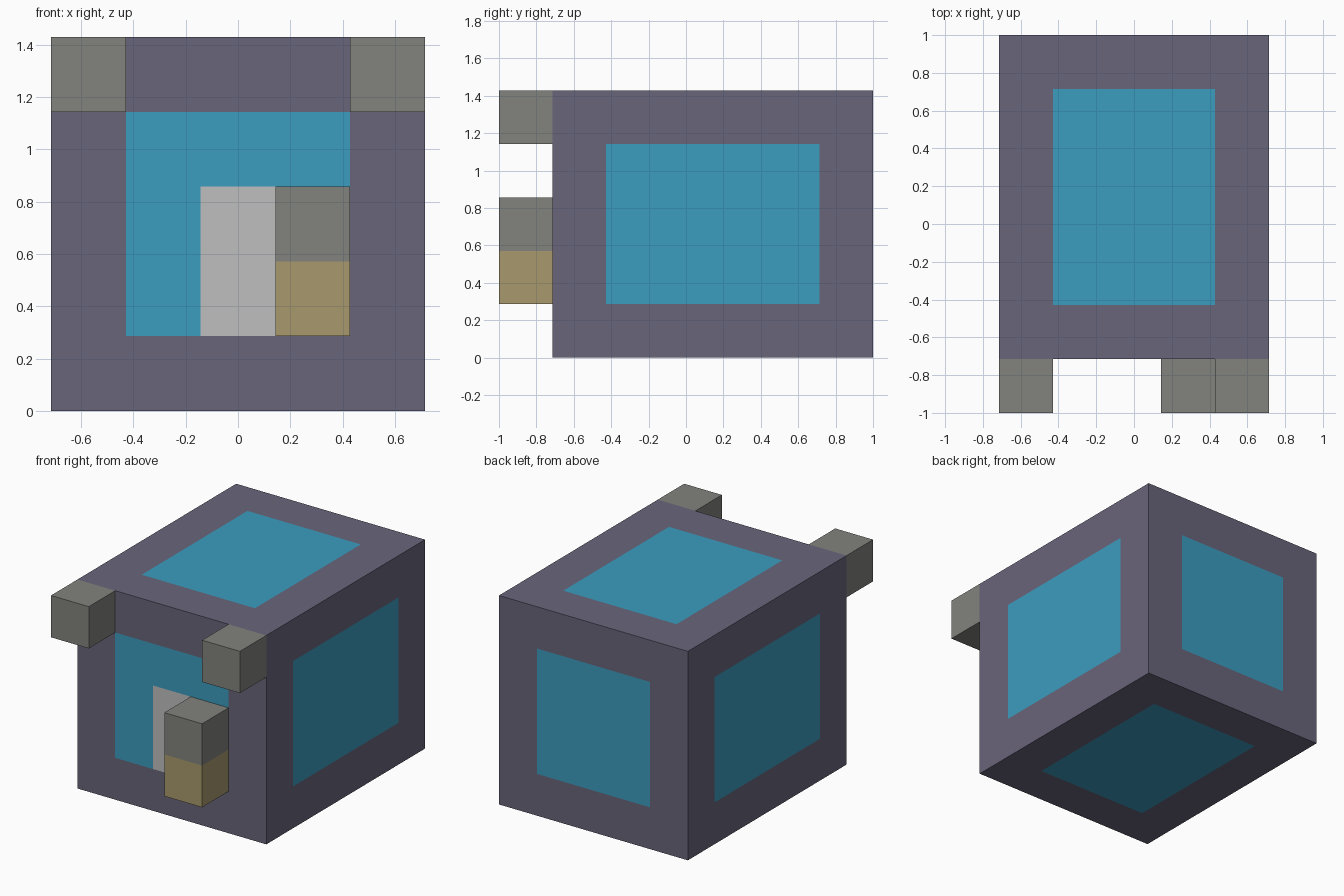
import bpy
import bmesh
from mathutils import Vector

if "Cube" in bpy.data.objects:
    bpy.data.objects.remove(bpy.data.objects["Cube"], do_unlink=True)

U = 2 / 7  # one block unit


def make_material(name, hex_code):
    def linear(c):
        return c / 12.92 if c <= 0.04045 else ((c + 0.055) / 1.055) ** 2.4
    rgb = [linear(int(hex_code[i:i + 2], 16) / 255) for i in (0, 2, 4)]
    mat = bpy.data.materials.new(name)
    mat.use_nodes = True
    mat.diffuse_color = (*rgb, 1)
    bsdf = mat.node_tree.nodes["Principled BSDF"]
    bsdf.inputs["Base Color"].default_value = (*rgb, 1)
    bsdf.inputs["Roughness"].default_value = 0.8
    return mat


purple = make_material("dusty purple", "69657B")
blue = make_material("sky blue", "3B9CBF")
white = make_material("pale grey", "BFBFBF")
stone = make_material("stone grey", "82827D")
sand = make_material("sand", "A8996D")


def make_box(name, low, high, materials, cuts=(), rule=None):
    """Box between two corners in block units, cut by planes and coloured by a rule."""
    low, high = Vector(low), Vector(high)
    bm = bmesh.new()
    bmesh.ops.create_cube(bm, size=1)
    for v in bm.verts:
        v.co = [(low[i] + high[i]) / 2 + v.co[i] * (high[i] - low[i]) for i in range(3)]
    for axis, positions in enumerate(cuts):
        for p in positions:
            point, normal = Vector(), Vector()
            point[axis], normal[axis] = p, 1
            bmesh.ops.bisect_plane(bm, geom=bm.verts[:] + bm.edges[:] + bm.faces[:],
                                   plane_co=point, plane_no=normal)
    bm.normal_update()
    if rule:
        for f in bm.faces:
            f.material_index = rule(f.calc_center_median(), f.normal)
    bmesh.ops.scale(bm, vec=(U, U, U), verts=bm.verts)
    mesh = bpy.data.meshes.new(name)
    bm.to_mesh(mesh)
    bm.free()
    for m in materials:
        mesh.materials.append(m)
    obj = bpy.data.objects.new(name, mesh)
    bpy.context.collection.objects.link(obj)
    return obj


# Body: every side has a blue panel one unit in from its edges
body_low, body_high = (-2.5, -2.5, 0), (2.5, 3.5, 5)


def body_colour(c, n):
    for i in range(3):
        on_side = abs(n[i]) > 0.5
        if not on_side and not body_low[i] + 1 < c[i] < body_high[i] - 1:
            return 0
    # Pale strip in the middle of the front panel
    if n.y < -0.5 and abs(c.x) < 0.5 and c.z < 3:
        return 2
    return 1


make_box("body", body_low, body_high, [purple, blue, white],
         cuts=((-1.5, -0.5, 0.5, 1.5), (-1.5, 2.5), (1, 3, 4)), rule=body_colour)

# Corner blocks at the top of the front
for side, x in (("right", -2.5), ("left", 1.5)):
    make_box(side + "_corner_block", (x, -3.5, 4), (x + 1, -2.5, 5), [stone])

# Two-tone post beside the pale strip
make_box("post_lower", (0.5, -3.5, 1), (1.5, -2.5, 2), [sand])
make_box("post_upper", (0.5, -3.5, 2), (1.5, -2.5, 3), [stone])
